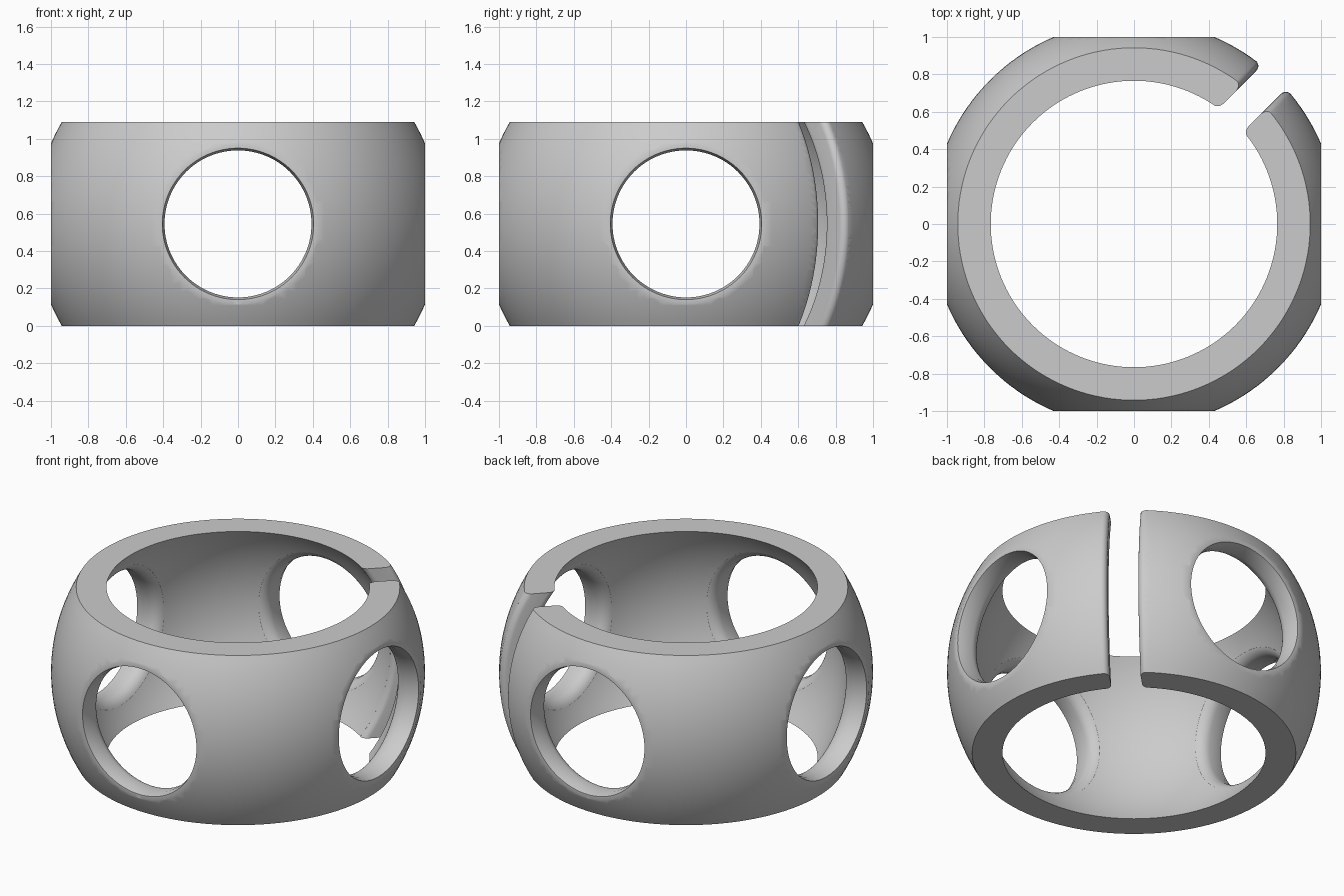
import bpy, bmesh, math
from mathutils import Matrix

if "Cube" in bpy.data.objects:
    bpy.data.objects.remove(bpy.data.objects["Cube"])

HEIGHT = 1.09
MID = HEIGHT / 2
R_OUT, R_IN = 1.0885, 0.94          # outer and inner sphere radii


def lathe(name, profile, steps, start=0.0, end=math.tau, matrix=Matrix()):
    """Revolve a closed (radius, axial) profile about local z."""
    full = abs(end - start - math.tau) < 1e-6
    bm = bmesh.new()
    rings = []
    for i in range(steps if full else steps + 1):
        a = start + (end - start) * i / steps
        rings.append([bm.verts.new((r * math.cos(a), r * math.sin(a), z)) for r, z in profile])
    n = len(profile)
    for i in range(steps):
        p, q = rings[i], rings[(i + 1) % len(rings)]
        for j in range(n):
            k = (j + 1) % n
            if profile[j][0] < 1e-6 and profile[k][0] < 1e-6:
                continue
            bm.faces.new((p[j], p[k], q[k], q[j]))
    if not full:
        bm.faces.new(rings[0])
        bm.faces.new(rings[-1])
    bmesh.ops.remove_doubles(bm, verts=bm.verts, dist=1e-5)
    bmesh.ops.recalc_face_normals(bm, faces=bm.faces)
    mesh = bpy.data.meshes.new(name)
    bm.to_mesh(mesh)
    bm.free()
    obj = bpy.data.objects.new(name, mesh)
    bpy.context.collection.objects.link(obj)
    obj.matrix_world = matrix
    return obj


def sphere_arc(radius, n):
    t = math.asin(MID / radius)
    return [(radius * math.cos(a), radius * math.sin(a))
            for a in (-t + 2 * t * i / n for i in range(n + 1))]


# Spherical band with flat top and bottom
centre = Matrix.Translation((0, 0, MID))
band = lathe("split_ring", sphere_arc(R_OUT, 28) + sphere_arc(R_IN, 28)[::-1], 144, matrix=centre)

# Side hole: flat pad, slightly tapered bore, rounded inner mouth
f = 0.08
bore = [(0, 1.3), (0.6, 1.3), (0.6, 1.0), (0.405, 1.0), (0.393, 0.955)]
for i in range(9):
    a = math.radians(62) * i / 8
    bore.append((0.393 + f * (1 - math.cos(a)), 0.904 - f * math.sin(a)))
bore += [(0.45, 0.80), (0.45, 0.6), (0, 0.6)]
cutters = []
for i in range(4):
    m = centre @ Matrix.Rotation(i * math.pi / 2, 4, 'Z') @ Matrix.Rotation(math.pi / 2, 4, 'Y')
    cutters.append(lathe("hole_cutter", bore, 96, matrix=m))

# Diagonal slot with rounded lips, revolved about the slot normal
f = 0.035


def slot_side(w, sign):
    """Wall profile from inside the band to outside it."""
    lo = math.sqrt(R_IN ** 2 - (w + f) ** 2)
    hi = math.sqrt(R_OUT ** 2 - (w + f) ** 2)
    pts = [(lo - 0.08, w + f)]
    arc = [(f * math.sin(a), f * math.cos(a)) for a in (math.pi / 2 * i / 6 for i in range(7))]
    pts += [(lo + f - c, w + f - s) for s, c in arc]
    pts += [(hi - f + c, w + f - s) for s, c in arc[::-1]]
    pts.append((hi + 0.08, w + f))
    return [(r, sign * u) for r, u in pts]


slot = slot_side(0.064, 1) + slot_side(0.117, -1)[::-1]
s = math.sqrt(0.5)
basis = Matrix(((s, 0, s, 0), (s, 0, -s, 0), (0, 1, 0, 0), (0, 0, 0, 1)))
cutters.append(lathe("slot_cutter", slot, 48, -1.05, 1.05, centre @ basis))

# Cut the openings and keep only the finished ring
bpy.context.view_layer.objects.active = band
band.select_set(True)
for c in cutters:
    c.hide_render = True
    mod = band.modifiers.new("cut", 'BOOLEAN')
    mod.operation = 'DIFFERENCE'
    mod.solver = 'EXACT'
    mod.object = c
    bpy.ops.object.modifier_apply(modifier=mod.name)
for c in cutters:
    bpy.data.objects.remove(c, do_unlink=True)

grey = bpy.data.materials.new("plain_grey")
grey.diffuse_color = (0.6, 0.6, 0.6, 1)
grey.use_nodes = True
grey.node_tree.nodes["Principled BSDF"].inputs["Base Color"].default_value = grey.diffuse_color
band.data.materials.clear()
band.data.materials.append(grey)
bpy.ops.object.shade_smooth_by_angle(angle=math.radians(30))
